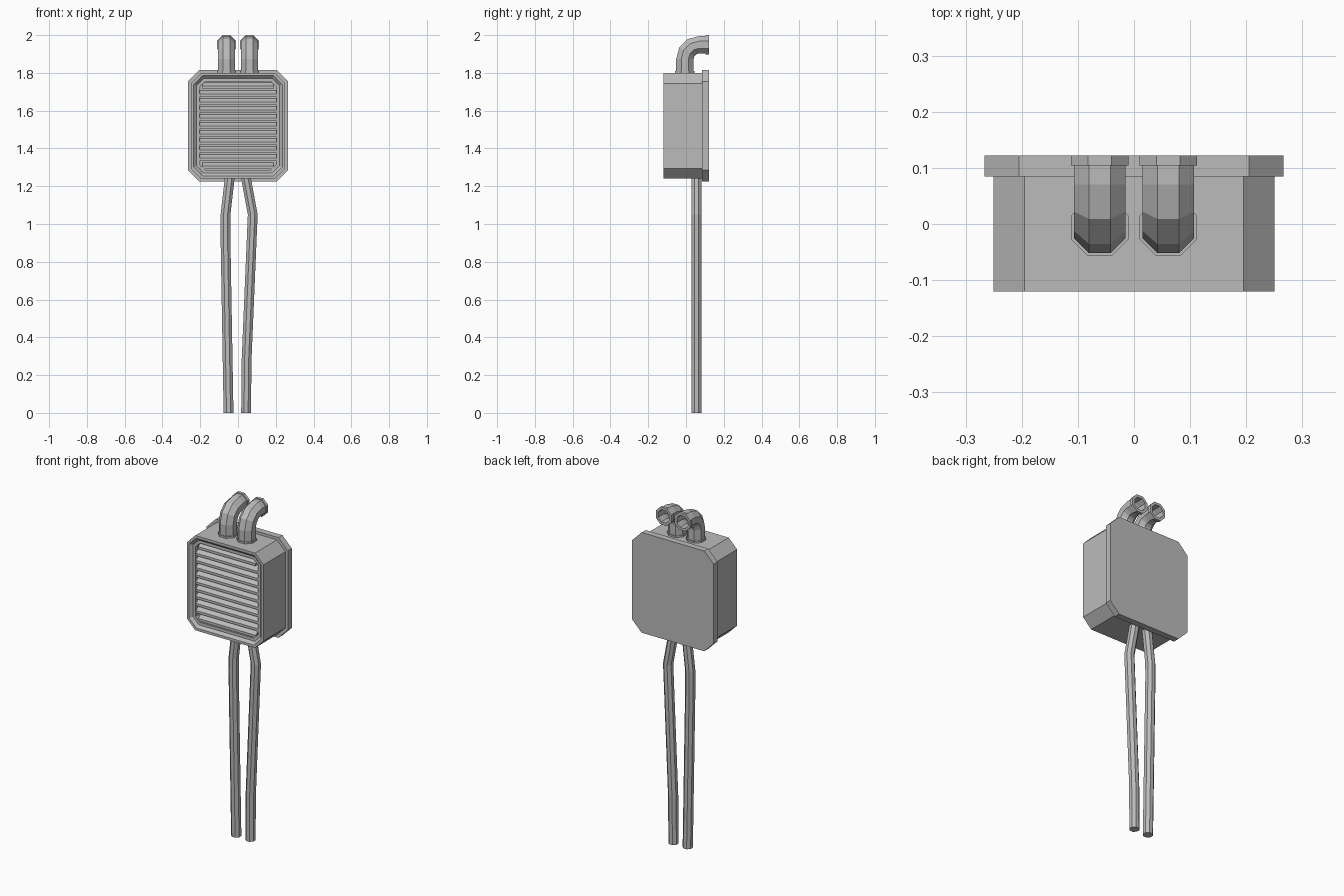
import bpy
import bmesh
from math import sin, cos, pi, radians
from mathutils import Vector

cube = bpy.data.objects.get("Cube")
if cube:
    bpy.data.objects.remove(cube)

grey = bpy.data.materials.new("plain grey")
grey.use_nodes = True
COLOUR = (0.5, 0.5, 0.5, 1)
grey.diffuse_color = COLOUR
grey.node_tree.nodes["Principled BSDF"].inputs["Base Color"].default_value = COLOUR


def finish(name, bm):
    bmesh.ops.recalc_face_normals(bm, faces=bm.faces)
    mesh = bpy.data.meshes.new(name)
    bm.to_mesh(mesh)
    bm.free()
    mesh.materials.append(grey)
    obj = bpy.data.objects.new(name, mesh)
    bpy.context.collection.objects.link(obj)
    return obj


def loft(name, loops):
    """Skin a list of matching closed loops and cap both ends."""
    bm = bmesh.new()
    rings = [[bm.verts.new(p) for p in loop] for loop in loops]
    n = len(rings[0])
    for a, b in zip(rings, rings[1:]):
        for i in range(n):
            j = (i + 1) % n
            bm.faces.new((a[i], a[j], b[j], b[i]))
    bm.faces.new(rings[0])
    bm.faces.new(rings[-1])
    return finish(name, bm)


MID_Z = 1.52
HALF_X, HALF_Z, CUT = 0.25, 0.28, 0.055


def panel_loop(inset, y, cut=CUT):
    """Rectangle with clipped corners, shrunk by inset, standing at depth y."""
    w, h, c = HALF_X - inset, HALF_Z - inset, cut - inset * 0.586
    quarter = [(w, h - c), (w - c, h)]
    pts = quarter + [(-x, z) for x, z in reversed(quarter)]
    pts += [(-x, -z) for x, z in pts]
    return [(x, y, MID_Z + z) for x, z in pts]


def pipe_loop(centre, half, tilt=0.0):
    """Flat-sided octagon; tilt swings its axis from +z towards +y."""
    r = half / cos(pi / 8)
    across = Vector((0, cos(tilt), -sin(tilt)))
    return [Vector(centre) + Vector((1, 0, 0)) * r * cos(a) + across * r * sin(a)
            for a in (pi / 8 + k * pi / 4 for k in range(8))]


# Housing with a stepped rim and a recessed grille pocket
FRONT, RIM, FLOOR = -0.12, -0.105, -0.075
GRILLE = 0.047
loft("housing", [panel_loop(0, 0.09), panel_loop(0, FRONT),
                 panel_loop(0.015, FRONT), panel_loop(0.03, RIM),
                 panel_loop(GRILLE, RIM), panel_loop(GRILLE, FLOOR)])

# Wider mounting plate behind
loft("back_plate", [panel_loop(-0.016, 0.085, 0.052), panel_loop(-0.016, 0.122, 0.052)])

# Grille slats, sloping down towards the front
SLATS = 11
pitch = 2 * (HALF_Z - GRILLE) / SLATS
for k in range(SLATS):
    z = MID_Z + (k - (SLATS - 1) / 2) * pitch
    half = HALF_X - GRILLE
    if k in (0, SLATS - 1):
        half -= 0.015
    profile = [(FLOOR + 0.002, z + pitch * 0.45), (RIM + 0.002, z - pitch * 0.05),
               (RIM + 0.002, z - pitch * 0.4), (FLOOR + 0.002, z - pitch * 0.1)]
    loft(f"slat_{k + 1}", [[(s * half, y, h) for y, h in profile] for s in (-1, 1)])

# Upper elbows: base collar, bent octagonal pipe, open end collar
BASE_Y, BEND, TOP_Z = -0.006, 0.076, 1.949
PIPE, COLLAR, BORE = 0.046, 0.051, 0.036
END_Y = 0.122
for side, x in (("right", -0.061), ("left", 0.061)):
    loft(f"{side}_base_collar", [pipe_loop((x, BASE_Y, z), COLLAR) for z in (1.79, 1.81)])
    path = [(BASE_Y, 1.79, 0.0)]
    for step in range(4):
        a = radians(30 * step)
        path.append((BASE_Y + BEND * (1 - cos(a)), TOP_Z - BEND * (1 - sin(a)), a))
    loops = [pipe_loop((x, y, z), PIPE, a) for y, z, a in path]
    ends = [(0.104, PIPE), (0.104, COLLAR), (END_Y, COLLAR), (END_Y, BORE)]
    loops += [pipe_loop((x, y, TOP_Z), h, pi / 2) for y, h in ends]
    loops += [pipe_loop((x, y, z), BORE, a) for y, z, a in path[:1:-1]]
    loft(f"{side}_elbow", loops)

# Long lower pipes with gentle kinks
LOWER = {
    "right_lower_pipe": [(-0.05, 0), (-0.067, 0.97), (-0.066, 1.05), (-0.043, 1.25)],
    "left_lower_pipe": [(0.043, 0), (0.045, 0.27), (0.078, 1.05), (0.041, 1.25)],
}
for name, path in LOWER.items():
    loft(name, [pipe_loop((x, 0.055, z), 0.026) for x, z in path])
